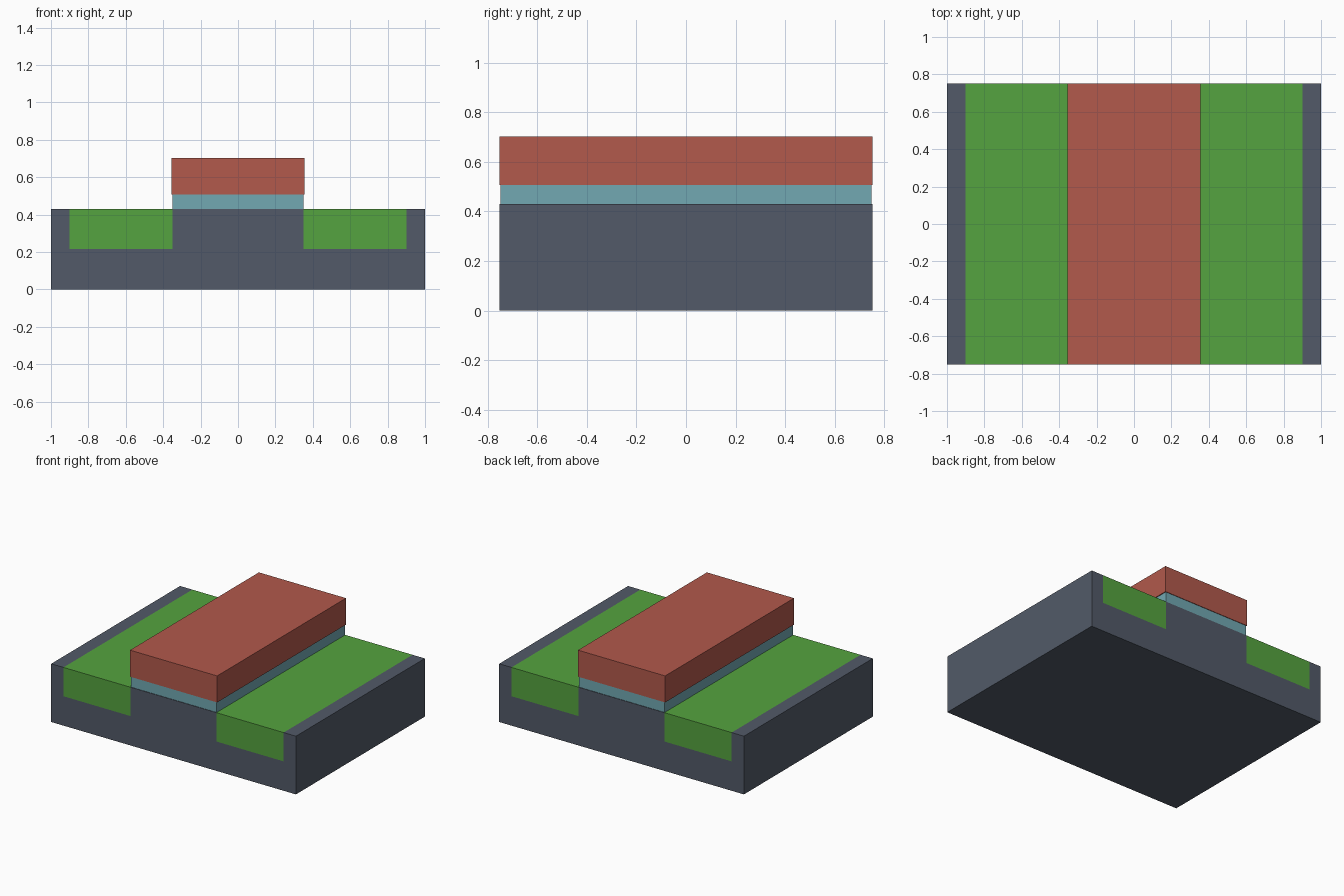
import bpy, bmesh

if "Cube" in bpy.data.objects:
    bpy.data.objects.remove(bpy.data.objects["Cube"])

HALF_Y = 0.752


def material(name, rgb):
    m = bpy.data.materials.new(name)
    m.diffuse_color = (*rgb, 1)
    m.use_nodes = True
    m.node_tree.nodes["Principled BSDF"].inputs["Base Color"].default_value = m.diffuse_color
    return m


def extrude_profile(name, points, half_y, mat):
    """Extrude a closed x-z outline along y."""
    bm = bmesh.new()
    face = bm.faces.new([bm.verts.new((x, -half_y, z)) for x, z in points])
    ext = bmesh.ops.extrude_face_region(bm, geom=[face])
    verts = [g for g in ext["geom"] if isinstance(g, bmesh.types.BMVert)]
    bmesh.ops.translate(bm, verts=verts, vec=(0, 2 * half_y, 0))
    bmesh.ops.recalc_face_normals(bm, faces=bm.faces)
    mesh = bpy.data.meshes.new(name)
    bm.to_mesh(mesh)
    bm.free()
    mesh.materials.append(mat)
    obj = bpy.data.objects.new(name, mesh)
    bpy.context.collection.objects.link(obj)
    return obj


def slab(name, x0, x1, z0, z1, half_y, mat):
    return extrude_profile(name, [(x0, z0), (x1, z0), (x1, z1), (x0, z1)], half_y, mat)


slate = material("slate", (0.085, 0.102, 0.138))
green = material("green", (0.091, 0.366, 0.050))
teal = material("teal", (0.168, 0.392, 0.445))
red = material("red", (0.445, 0.100, 0.072))

# Base block with two open channels along y
right = [(1, 0), (1, 0.43), (0.9, 0.43), (0.9, 0.217), (0.35, 0.217), (0.35, 0.43)]
left = [(-x, z) for x, z in reversed(right)]
extrude_profile("base_block", right + left, HALF_Y, slate)

# Inlaid strips filling the channels flush
slab("right_strip", 0.35, 0.9, 0.217, 0.43, HALF_Y, green)
slab("left_strip", -0.9, -0.35, 0.217, 0.43, HALF_Y, green)

# Thin spacer layer and the slightly wider top block
slab("spacer_layer", -0.35, 0.35, 0.43, 0.507, 0.748, teal)
slab("top_block", -0.356, 0.356, 0.507, 0.703, HALF_Y, red)
